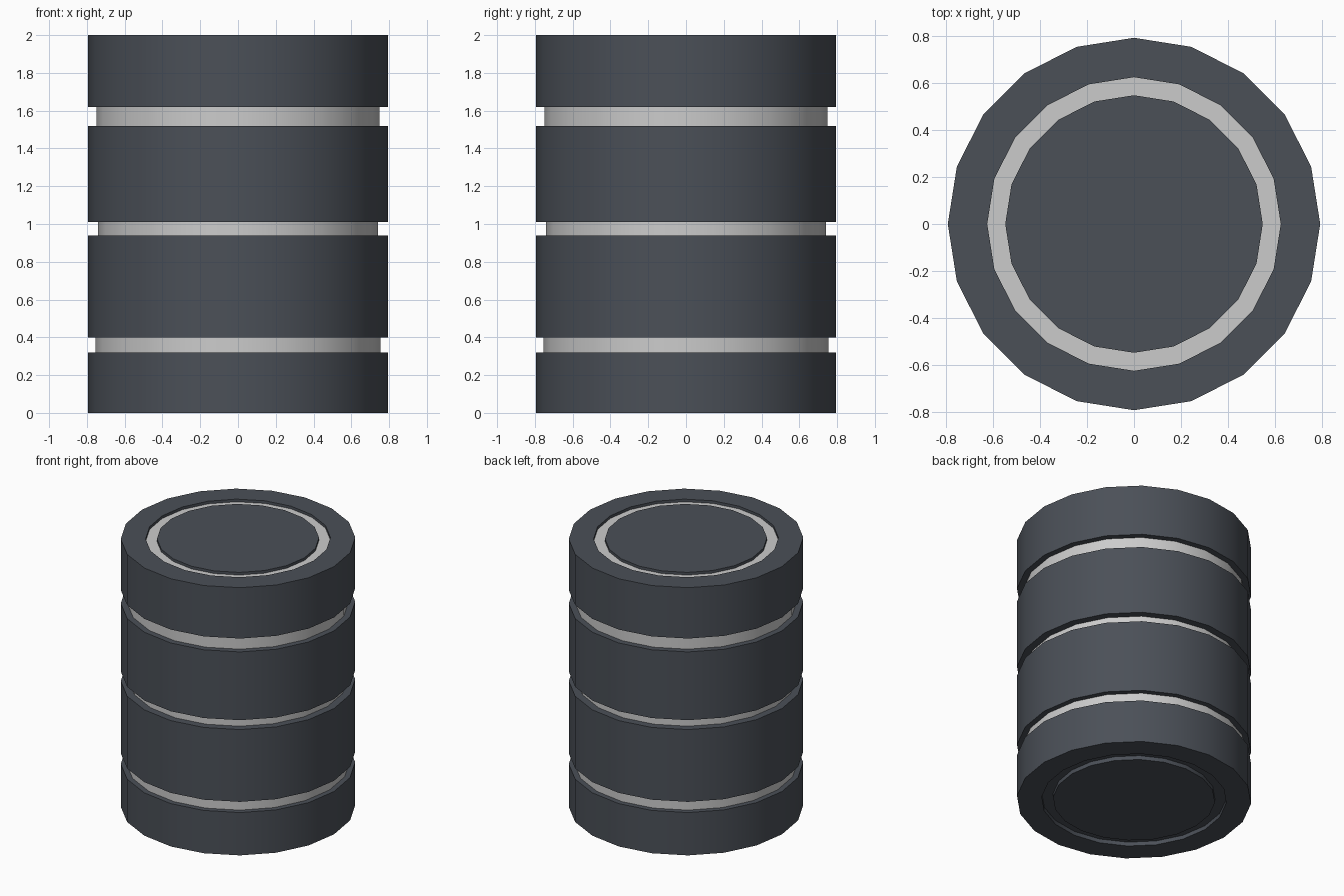
import bpy, bmesh, math

if "Cube" in bpy.data.objects:
    bpy.data.objects.remove(bpy.data.objects["Cube"])

SIDES = 20
R = 0.794


def material(name, colour):
    m = bpy.data.materials.new(name)
    m.diffuse_color = colour
    m.use_nodes = True
    m.node_tree.nodes["Principled BSDF"].inputs["Base Color"].default_value = m.diffuse_color
    return m


dark = material("dark_shell", (0.07, 0.08, 0.097, 1))


def lathe(name, profile, mat=None, closed=False):
    """Spin (radius, z) points around z; points at radius 0 become poles."""
    bm = bmesh.new()
    rings = []
    for r, z in profile:
        rings.append([bm.verts.new((r * math.cos(2 * math.pi * i / SIDES),
                                    r * math.sin(2 * math.pi * i / SIDES), z))
                      for i in range(SIDES)])
    pairs = list(zip(rings, rings[1:]))
    if closed:
        pairs.append((rings[-1], rings[0]))
    else:
        bm.faces.new(rings[0])
        bm.faces.new(rings[-1])
    for a, b in pairs:
        for i in range(SIDES):
            j = (i + 1) % SIDES
            bm.faces.new((a[i], a[j], b[j], b[i]))
    bmesh.ops.recalc_face_normals(bm, faces=bm.faces)
    me = bpy.data.meshes.new(name)
    bm.to_mesh(me)
    bm.free()
    ob = bpy.data.objects.new(name, me)
    bpy.context.collection.objects.link(ob)
    if mat:
        me.materials.append(mat)
    bpy.ops.object.select_all(action='DESELECT')
    ob.select_set(True)
    bpy.context.view_layer.objects.active = ob
    bpy.ops.object.shade_smooth_by_angle(angle=math.radians(30))
    return ob


# Grooves around the side: bottom, top, radius
grooves = [(0.32, 0.40, 0.755), (0.94, 1.01, 0.74), (1.52, 1.62, 0.75)]

# Shell outline with ring channels in both ends and the side grooves
IN, OUT = 0.549, 0.626
TOP, BOTTOM = 0.02, 0.03
outline = [(IN, 0), (IN, BOTTOM), (OUT, BOTTOM), (OUT, 0), (R, 0)]
for z0, z1, r in grooves:
    outline += [(R, z0), (r - 0.004, z0), (r - 0.004, z1), (R, z1)]
outline += [(R, 2), (OUT, 2), (OUT, 2 - TOP - 0.004), (IN, 2 - TOP - 0.004), (IN, 2)]
lathe("barrel_shell", outline, dark)

# Grey bands lining the side grooves
for k, (z0, z1, r) in enumerate(grooves):
    lathe(f"groove_band_{k + 1}",
          [(r, z0), (r, z1), (r - 0.03, z1), (r - 0.03, z0)], closed=True)

# Grey ring in the lid channel
lathe("lid_ring", [(OUT, 2 - TOP), (IN, 2 - TOP), (IN, 2 - TOP - 0.01), (OUT, 2 - TOP - 0.01)],
      closed=True)
